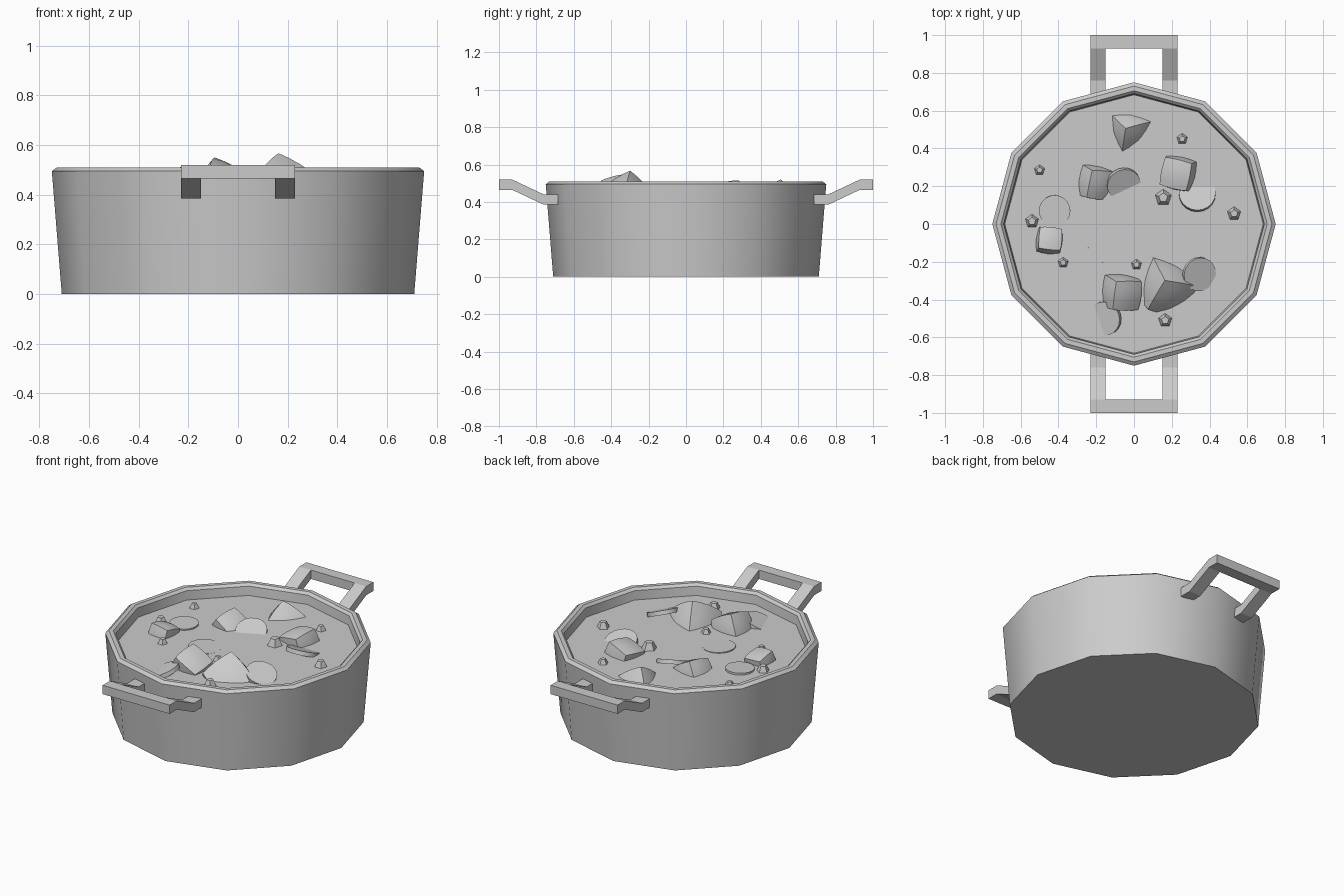
import bpy, bmesh, math
from mathutils import Matrix, Vector, Euler

if "Cube" in bpy.data.objects:
    bpy.data.objects.remove(bpy.data.objects["Cube"])

STEW_Z = 0.44


def finish(name, bm, smooth=None):
    bmesh.ops.recalc_face_normals(bm, faces=bm.faces)
    me = bpy.data.meshes.new(name)
    bm.to_mesh(me)
    bm.free()
    ob = bpy.data.objects.new(name, me)
    bpy.context.collection.objects.link(ob)
    if smooth:
        bpy.context.view_layer.objects.active = ob
        ob.select_set(True)
        bpy.ops.object.shade_smooth_by_angle(angle=math.radians(smooth))
        ob.select_set(False)
    return ob


def lathe(name, profile, sides, smooth=None):
    """Stack of rings from (radius, z) pairs, capped at both ends."""
    bm = bmesh.new()
    rings = [[bm.verts.new((r * math.cos(2 * math.pi * i / sides),
                            r * math.sin(2 * math.pi * i / sides), z))
              for i in range(sides)] for r, z in profile]
    for a, b in zip(rings, rings[1:]):
        for i in range(sides):
            j = (i + 1) % sides
            bm.faces.new((a[i], a[j], b[j], b[i]))
    bm.faces.new(rings[0])
    bm.faces.new(rings[-1])
    return finish(name, bm, smooth)


def handle(name, side):
    """Two cranked legs joined by a grip bar."""
    bm = bmesh.new()
    low, high, t = 0.385, 0.465, 0.055
    path = [(0.685, low), (0.76, low), (0.93, high), (1.0, high)]
    x_cuts = [-0.23, -0.15, 0.15, 0.23]
    grid = {(i, j, k): bm.verts.new((x, side * y, z + k * t))
            for i, x in enumerate(x_cuts)
            for j, (y, z) in enumerate(path) for k in (0, 1)}
    cells = [(i, j) for i in (0, 2) for j in range(3)] + [(1, 2)]
    for i, j in cells:
        for k in (0, 1):
            bm.faces.new([grid[i, j, k], grid[i + 1, j, k],
                          grid[i + 1, j + 1, k], grid[i, j + 1, k]])
        # side walls only where no neighbouring cell continues the bar
        for di, dj, a, b in ((-1, 0, (0, 0), (0, 1)), (1, 0, (1, 0), (1, 1)),
                             (0, -1, (0, 0), (1, 0)), (0, 1, (0, 1), (1, 1))):
            if (i + di, j + dj) not in cells:
                p, q = (i + a[0], j + a[1]), (i + b[0], j + b[1])
                bm.faces.new([grid[(*p, 0)], grid[(*q, 0)],
                              grid[(*q, 1)], grid[(*p, 1)]])
    loose = [v for v in bm.verts if not v.link_faces]
    bmesh.ops.delete(bm, geom=loose, context='VERTS')
    finish(name, bm)


def chunk(name, x, y, size, top, rot):
    """Slightly puffed cube, tilted, sunk so its peak is at height top."""
    bm = bmesh.new()
    bmesh.ops.create_cube(bm, size=1)
    bmesh.ops.subdivide_edges(bm, edges=bm.edges, cuts=3, use_grid_fill=True)
    turn = Euler([math.radians(a) for a in rot]).to_matrix()
    for v in bm.verts:
        v.co = turn @ (v.co.lerp(v.co.normalized() * 0.68, 0.35) * size)
    peak = max(v.co.z for v in bm.verts)
    bmesh.ops.translate(bm, verts=bm.verts, vec=(x, y, top - peak))
    finish(name, bm, 35)


def slice_disc(name, x, y, z, r, tilt, up_dir):
    """Round slice whose up_dir side is lifted by tilt degrees."""
    a = math.radians(up_dir)
    axis = Vector((math.sin(a), -math.cos(a), 0))
    m = Matrix.Translation((x, y, z)) @ Matrix.Rotation(math.radians(tilt), 4, axis)
    bm = bmesh.new()
    bmesh.ops.create_cone(bm, cap_ends=True, segments=20, radius1=r,
                          radius2=r, depth=0.025, matrix=m)
    finish(name, bm, 35)


# Pot: twelve-sided, flared wall with a chamfered rim and recessed inside
lathe("pot", [(0.71, 0), (0.75, 0.495), (0.73, 0.51), (0.705, 0.51),
              (0.69, 0.495), (0.68, 0.40)], 12, 31)
lathe("stew", [(0.683, 0.41), (0.684, STEW_Z)], 12)

# Handles front and back
handle("handle_front", -1)
handle("handle_back", 1)

# Meat and potato chunks
for i, c in enumerate([
        (-0.03, 0.50, 0.17, 0.52, (40, 30, 15)),
        (-0.21, 0.225, 0.16, 0.515, (12, 32, -5)),
        (0.24, 0.27, 0.16, 0.51, (8, -14, -14)),
        (-0.45, -0.09, 0.125, 0.50, (-14, 6, -6)),
        (-0.07, -0.36, 0.165, 0.55, (15, 28, 0)),
        (0.17, -0.325, 0.22, 0.567, (35, 32, -10))]):
    chunk(f"chunk_{i + 1}", *c)

# Vegetable slices
for i, d in enumerate([
        (-0.42, 0.07, 0.437, 0.083, 2, 90),
        (-0.15, -0.11, 0.431, 0.095, 2, 180),
        (-0.055, 0.21, 0.44, 0.09, 25, 115),
        (0.335, 0.16, 0.44, 0.097, 20, 270),
        (0.345, -0.265, 0.462, 0.09, 24, 150),
        (-0.155, -0.50, 0.44, 0.09, 24, 20)]):
    slice_disc(f"vegetable_slice_{i + 1}", *d)

# Peas: small five-sided studs
for i, (x, y, r) in enumerate([
        (-0.5, 0.285, 0.029), (0.255, 0.45, 0.03), (0.155, 0.14, 0.045),
        (0.53, 0.055, 0.037), (-0.54, 0.015, 0.037), (-0.375, -0.205, 0.029),
        (0.013, -0.215, 0.029), (0.165, -0.51, 0.037)]):
    pea = lathe(f"pea_{i + 1}", [(r, -r * 0.3), (r, 0), (r * 0.55, r * 0.95)], 5)
    pea.location = (x, y, STEW_Z)
    pea.rotation_euler.z = math.radians(18)
